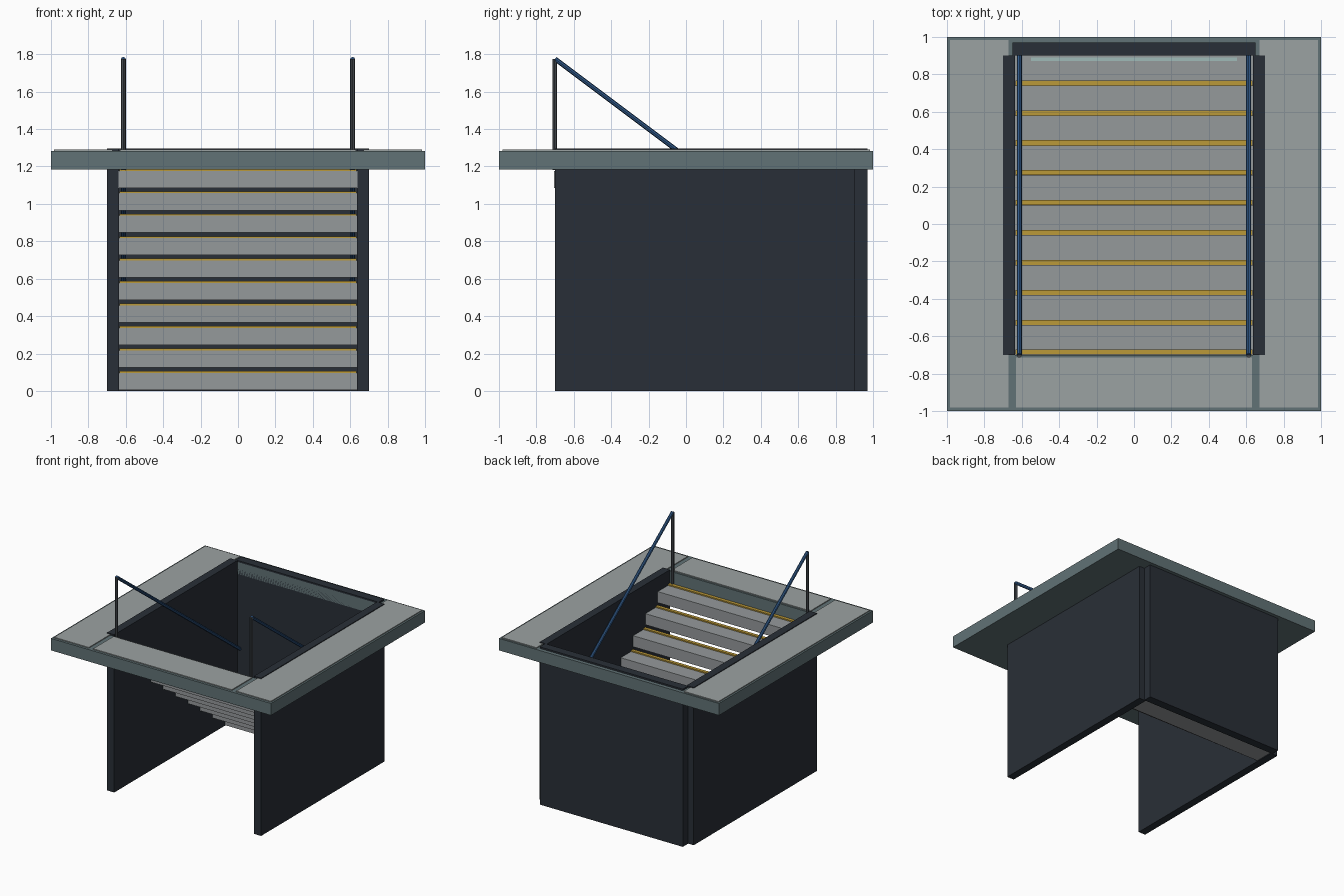
import bpy, bmesh
from mathutils import Vector

if "Cube" in bpy.data.objects:
    bpy.data.objects.remove(bpy.data.objects["Cube"])

def mat(name, r, g, b):
    m = bpy.data.materials.new(name)
    m.diffuse_color = (r, g, b, 1)
    m.use_nodes = True
    m.node_tree.nodes["Principled BSDF"].inputs["Base Color"].default_value = m.diffuse_color
    return m

DARK = mat("dark_wall", 0.022, 0.028, 0.038)
SLAB = mat("slab_edge", 0.12, 0.17, 0.18)
PAVE = mat("paving", 0.33, 0.36, 0.36)
STEP = mat("concrete", 0.30, 0.32, 0.33)
YELLOW = mat("nosing", 0.50, 0.32, 0.04)
BLUE = mat("rail_blue", 0.03, 0.10, 0.25)
POST = mat("post_grey", 0.06, 0.07, 0.08)
DRAIN = mat("drain_pale", 0.35, 0.50, 0.48)

def finish(bm, name, m):
    bmesh.ops.recalc_face_normals(bm, faces=bm.faces)
    me = bpy.data.meshes.new(name)
    bm.to_mesh(me)
    bm.free()
    me.materials.append(m)
    ob = bpy.data.objects.new(name, me)
    bpy.context.collection.objects.link(ob)
    return ob

def box(name, x, y, z, m):
    bm = bmesh.new()
    bmesh.ops.create_cube(bm, size=1)
    for v in bm.verts:
        v.co = [a + (c + 0.5) * (b - a) for c, (a, b) in zip(v.co, (x, y, z))]
    return finish(bm, name, m)

def bar(name, a, b, r, m, sides=8):
    a, b = Vector(a), Vector(b)
    bm = bmesh.new()
    bmesh.ops.create_cone(bm, cap_ends=True, segments=sides, radius1=r, radius2=r, depth=(b - a).length)
    ob = finish(bm, name, m)
    ob.location = (a + b) / 2
    ob.rotation_euler = (b - a).to_track_quat('Z', 'Y').to_euler()
    return ob

# Street slab: square ring around the stair opening
bm = bmesh.new()
def ring(x, y0, y1):
    return [bm.verts.new((px, py, 1.185)) for px, py in ((-x, y0), (x, y0), (x, y1), (-x, y1))]
outer, inner = ring(1, -1, 1), ring(0.65, -0.7, 0.9)
faces = [bm.faces.new((outer[i], outer[(i + 1) % 4], inner[(i + 1) % 4], inner[i])) for i in range(4)]
ext = bmesh.ops.extrude_face_region(bm, geom=faces, use_keep_orig=True)
for v in ext["geom"]:
    if isinstance(v, bmesh.types.BMVert):
        v.co.z = 1.283
finish(bm, "street_slab", SLAB)

# Paving panels on the slab
box("front_paving", (-0.63, 0.63), (-0.98, -0.715), (1.275, 1.29), PAVE)
for s, side in ((-1, "left"), (1, "right")):
    box(side + "_paving", sorted((s * 0.67, s * 0.985)), (-0.98, 0.985), (1.275, 1.29), PAVE)
    # Retaining walls
    box(side + "_wall", sorted((s * 0.635, s * 0.7)), (-0.7, 0.9), (0, 1.296), DARK)
    # Handrail and its post
    x = s * 0.613
    bar(side + "_rail_post", (x, -0.702, 1.18), (x, -0.702, 1.775), 0.013, POST)
    bar(side + "_handrail", (x, -0.7, 1.775), (x, 0.9, 0.575), 0.013, BLUE)
box("back_wall", (-0.65, 0.65), (0.9, 0.97), (0, 1.296), DARK)

# Open steps descending towards the back, with yellow nosings
for i in range(10):
    y, z = 0.735 - 0.16 * i, 0.12 * i
    box(f"step_{i}", (-0.638, 0.638), (y, y + 0.165), (z + 0.006, z + 0.097), STEP)
    box(f"nosing_{i}", (-0.634, 0.634), (y + 0.006, y + 0.033), (z + 0.09, z + 0.107), YELLOW)

# Drain strip at the foot of the stairs
box("drain", (-0.55, 0.55), (0.872, 0.889), (0.09, 0.102), DRAIN)
